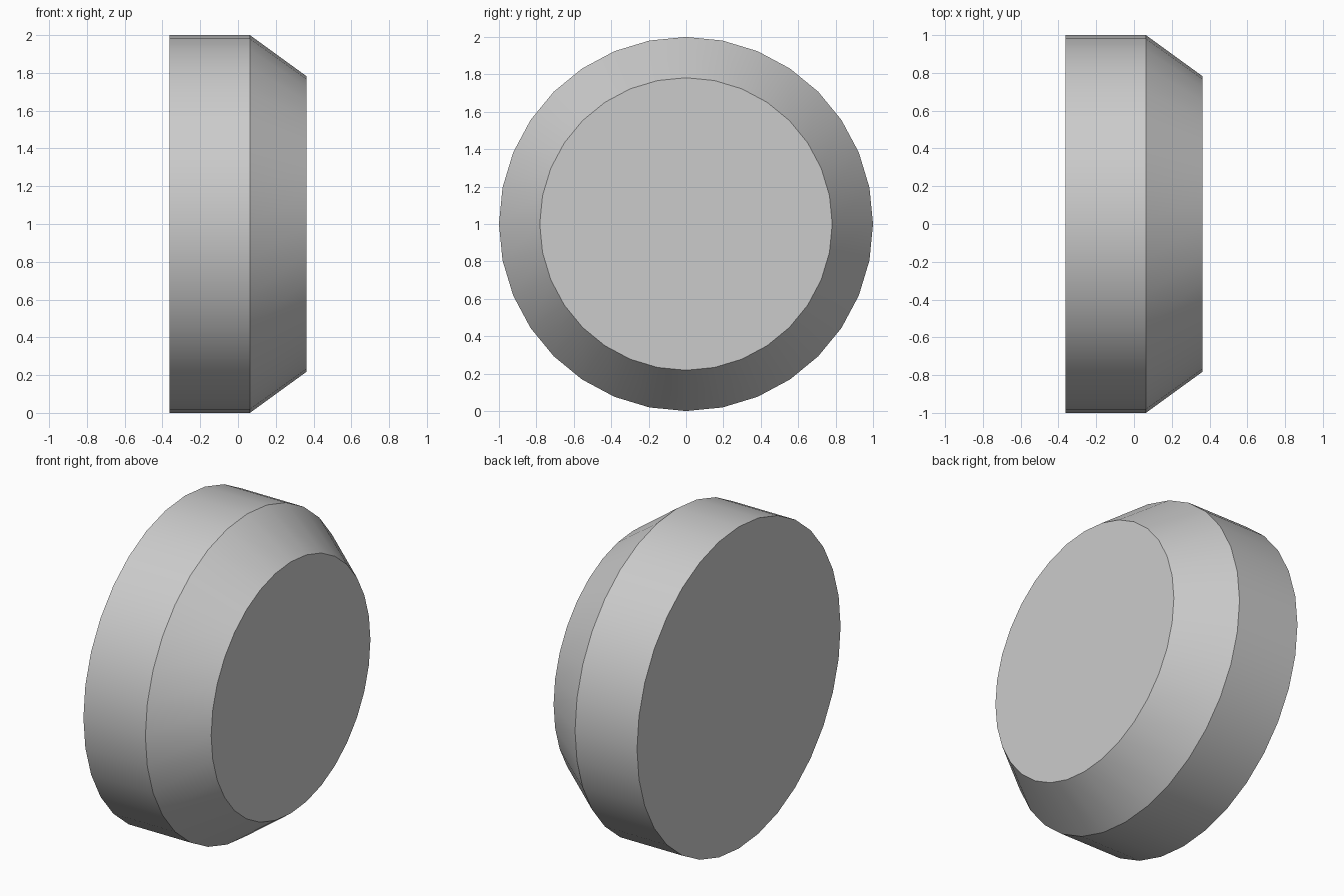
import bpy, bmesh
from math import sin, cos, tau, radians

if "Cube" in bpy.data.objects:
    bpy.data.objects.remove(bpy.data.objects["Cube"])

SIDES = 32
# (x, radius) stations along the axis: back rim, shoulder, front rim
PROFILE = [(-0.363, 1.0), (0.063, 1.0), (0.363, 0.782)]

# Chamfered disc, lathed around the x axis
bm = bmesh.new()
rings = [[bm.verts.new((x, r * sin(tau * i / SIDES), 1 + r * cos(tau * i / SIDES)))
          for i in range(SIDES)] for x, r in PROFILE]
for a, b in zip(rings, rings[1:]):
    for i in range(SIDES):
        j = (i + 1) % SIDES
        bm.faces.new((a[i], a[j], b[j], b[i]))

# Flat end caps
bm.faces.new(rings[0])
bm.faces.new(rings[-1])
bmesh.ops.recalc_face_normals(bm, faces=bm.faces)

mesh = bpy.data.meshes.new("chamfered_disc")
bm.to_mesh(mesh)
bm.free()
disc = bpy.data.objects.new("chamfered_disc", mesh)
bpy.context.collection.objects.link(disc)

# Smooth sides, crisp rims
bpy.context.view_layer.objects.active = disc
disc.select_set(True)
bpy.ops.object.shade_smooth_by_angle(angle=radians(25))
